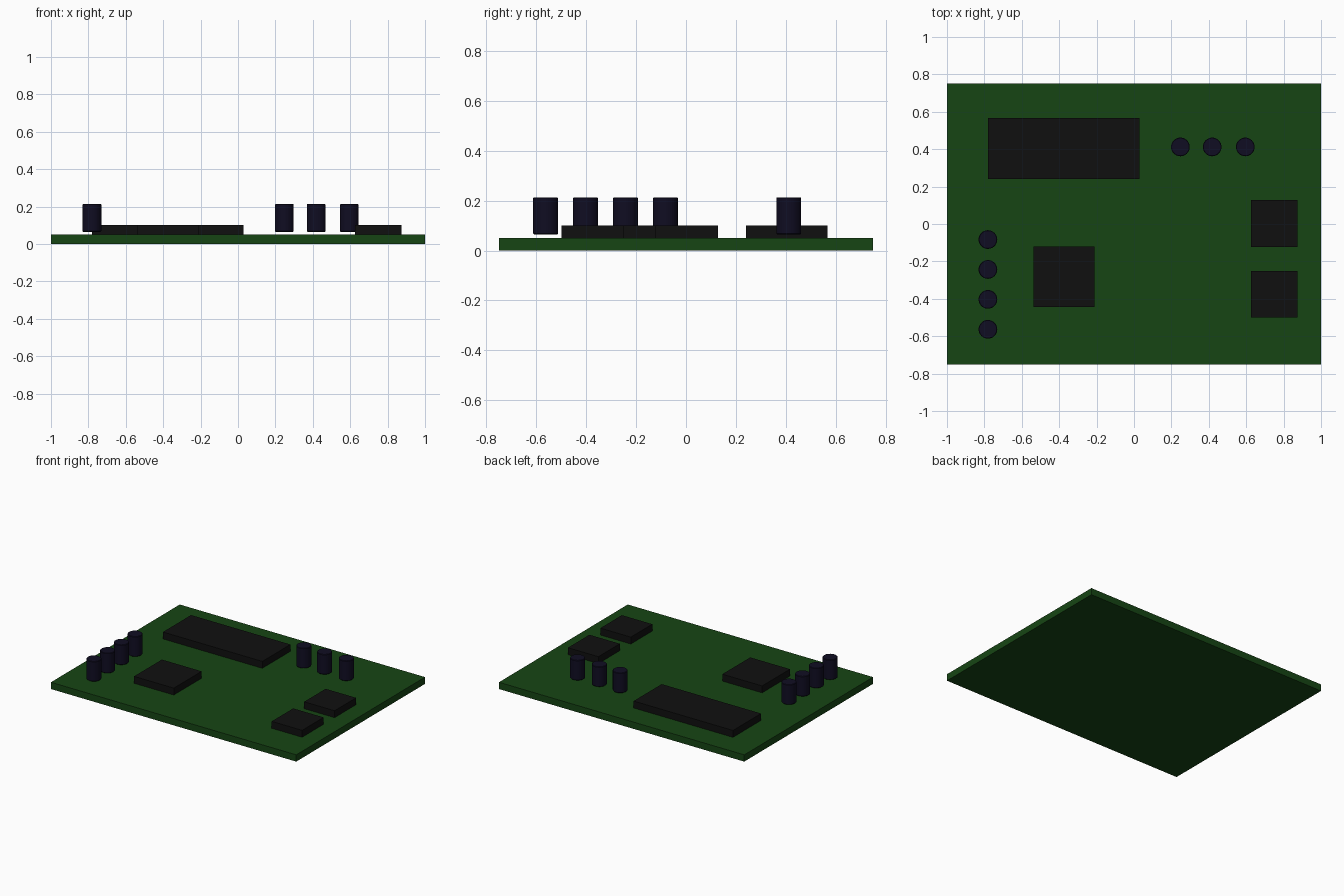
import bpy

if "Cube" in bpy.data.objects:
    bpy.data.objects.remove(bpy.data.objects["Cube"])


def material(name, rgb):
    m = bpy.data.materials.new(name)
    m.diffuse_color = (*rgb, 1)
    m.use_nodes = True
    m.node_tree.nodes["Principled BSDF"].inputs["Base Color"].default_value = m.diffuse_color
    return m


GREEN = material("board_green", (0.008, 0.06, 0.007))
BLACK = material("chip_black", (0.005, 0.005, 0.005))
NAVY = material("capacitor_navy", (0.005, 0.004, 0.016))


def box(name, x0, x1, y0, y1, z0, z1, mat):
    bpy.ops.mesh.primitive_cube_add(
        size=1, location=((x0 + x1) / 2, (y0 + y1) / 2, (z0 + z1) / 2))
    ob = bpy.context.object
    ob.name = name
    ob.scale = (x1 - x0, y1 - y0, z1 - z0)
    bpy.ops.object.transform_apply(location=False, rotation=False, scale=True)
    ob.data.materials.append(mat)
    return ob


def capacitor(name, x, y, z0=0.065, z1=0.213):
    bpy.ops.mesh.primitive_cylinder_add(
        vertices=32, radius=0.05, depth=z1 - z0, location=(x, y, (z0 + z1) / 2))
    ob = bpy.context.object
    ob.name = name
    ob.data.materials.append(NAVY)
    # Slightly softened rims
    bev = ob.modifiers.new("rim", 'BEVEL')
    bev.width = 0.003
    bev.segments = 1
    bev.limit_method = 'ANGLE'


# Circuit board
box("board", -1, 1, -0.75, 0.75, 0, 0.05, GREEN)

# Chips
box("long_chip", -0.78, 0.03, 0.24, 0.567, 0.05, 0.101, BLACK)
box("square_chip", -0.536, -0.212, -0.445, -0.121, 0.05, 0.101, BLACK)
box("small_chip_back", 0.625, 0.873, -0.122, 0.128, 0.05, 0.101, BLACK)
box("small_chip_front", 0.625, 0.873, -0.50, -0.25, 0.05, 0.101, BLACK)

# Column of capacitors on the left, row at the back right
for i in range(4):
    capacitor(f"left_capacitor_{i + 1}", -0.781, -0.083 - 0.16 * i)
for i, x in enumerate((0.248, 0.418, 0.595)):
    capacitor(f"back_capacitor_{i + 1}", x, 0.412)
